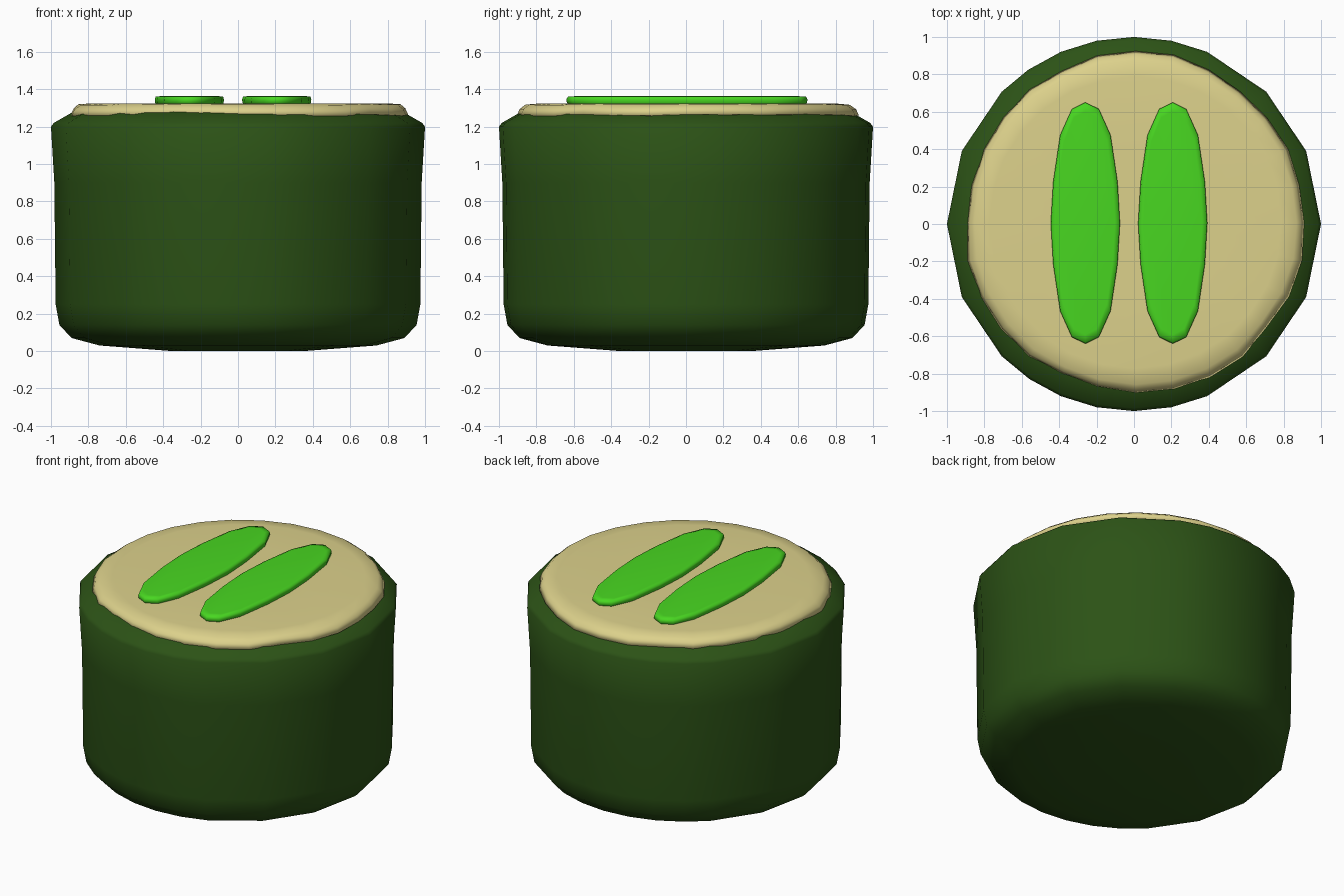
import bpy, bmesh, math, random

if "Cube" in bpy.data.objects:
    bpy.data.objects.remove(bpy.data.objects["Cube"])

random.seed(4)


def material(name, color):
    m = bpy.data.materials.new(name)
    m.diffuse_color = (*color, 1)
    m.use_nodes = True
    m.node_tree.nodes["Principled BSDF"].inputs["Base Color"].default_value = m.diffuse_color
    return m


def loft(name, rings, mat):
    """Skin a list of closed rings (bottom to top) and cap both ends."""
    bm = bmesh.new()
    loops = [[bm.verts.new(p) for p in ring] for ring in rings]
    n = len(loops[0])
    for a, b in zip(loops, loops[1:]):
        for i in range(n):
            j = (i + 1) % n
            bm.faces.new((a[i], a[j], b[j], b[i]))
    bm.faces.new(loops[0][::-1])
    bm.faces.new(loops[-1])
    bmesh.ops.recalc_face_normals(bm, faces=bm.faces)
    for f in bm.faces:
        f.smooth = True
    me = bpy.data.meshes.new(name)
    bm.to_mesh(me)
    bm.free()
    me.materials.append(mat)
    ob = bpy.data.objects.new(name, me)
    bpy.context.collection.objects.link(ob)
    return ob


def polar(r, deg, z):
    a = math.radians(deg)
    return (r * math.cos(a), r * math.sin(a), z)


dark_green = material("dark_green", (0.025, 0.085, 0.008))
cream = material("cream", (0.72, 0.64, 0.26))
bright_green = material("bright_green", (0.065, 0.68, 0.015))

# Body: rounded tub, 22.5 degree sides with a few extra divisions front and back
angles = [0, 23, 45, 67, 78.5, 90, 101.5, 113, 124.5, 135, 157, 180,
          203, 225, 236, 247, 258.5, 270, 281.5, 293, 315, 337]
profile = [(0.35, 0.0), (0.74, 0.03), (0.89, 0.07), (0.955, 0.14), (0.975, 0.25),
           (0.982, 0.9), (1.0, 1.20), (0.985, 1.22), (0.88, 1.28), (0.78, 1.295)]
loft("body", [[polar(r, a, z) for a in angles] for r, z in profile], dark_green)

# Cream layer: thin disc with an uneven, spread edge
count = 28
wobble = [random.uniform(-0.015, 0.012) for _ in range(count)]
cream_profile = [(0.84, 1.25, 0.5), (0.91, 1.262, 1), (0.895, 1.295, 1),
                 (0.865, 1.318, 0.5), (0.78, 1.325, 0), (0.4, 1.325, 0)]
rings = []
for r, z, k in cream_profile:
    ring = []
    for i in range(count):
        x, y, h = polar(r + k * wobble[i], 360 * i / count, z - 0.4 * k * wobble[i])
        ring.append((x + 0.008, y + 0.008, h))
    rings.append(ring)
loft("cream_top", rings, cream)

# Two bright slices lying on the cream
quarter = [(0.185, 0.0), (0.172, 0.22), (0.135, 0.47), (0.072, 0.61)]
right = [(x, -y) for x, y in quarter[:0:-1]] + quarter
outline = right + [(0, 0.645)] + [(-x, y) for x, y in right[::-1]] + [(0, -0.645)]
levels = [(0.95, 1.315), (0.99, 1.328), (1.0, 1.345), (0.975, 1.36), (0.85, 1.363)]
for name, cx in (("left_slice", -0.26), ("right_slice", 0.207)):
    loft(name, [[(cx + x * s, 0.005 + y * (1 - (1 - s) * 0.5), z) for x, y in outline]
                for s, z in levels], bright_green)
